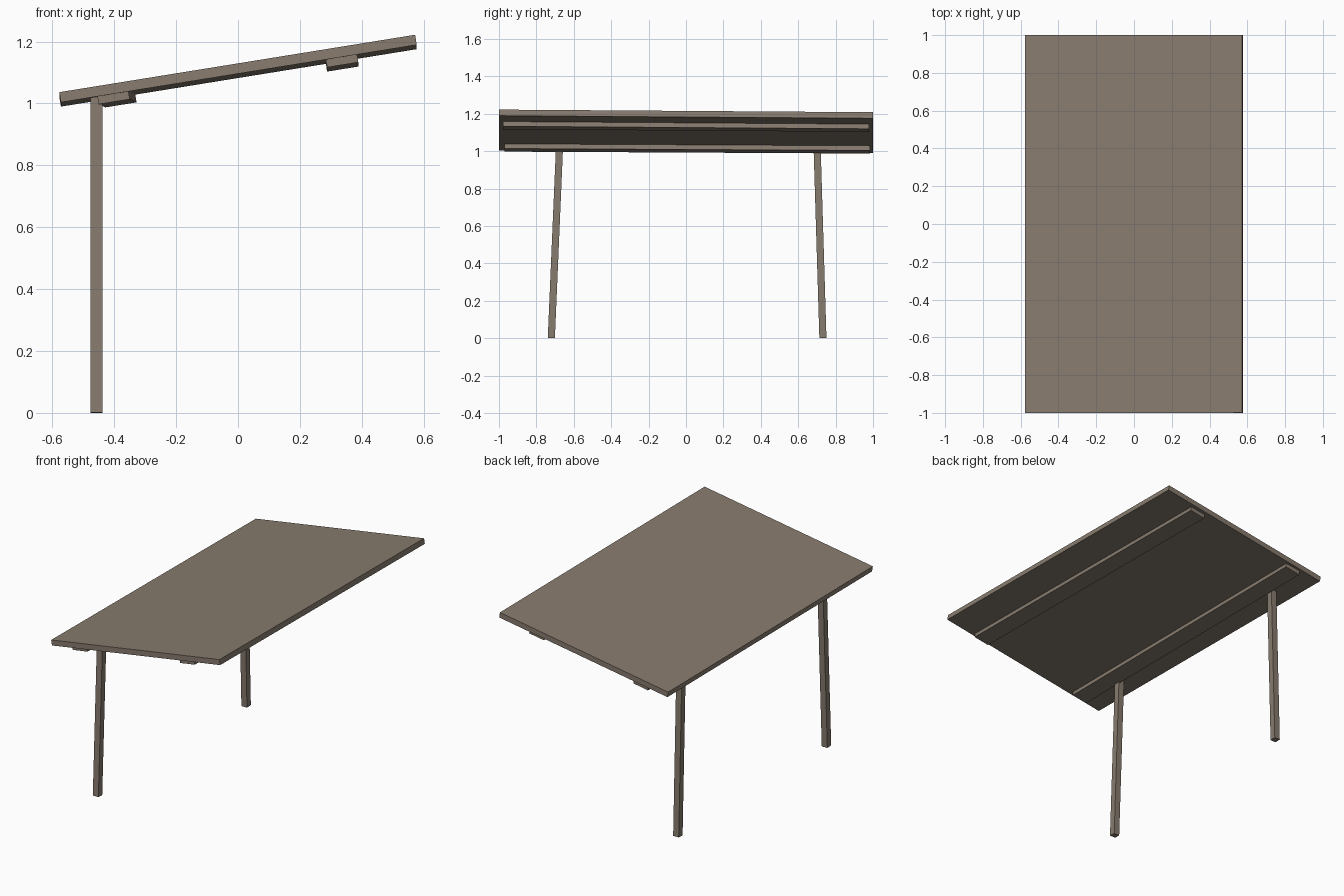
import bpy
from mathutils import Matrix, Vector

if "Cube" in bpy.data.objects:
    bpy.data.objects.remove(bpy.data.objects["Cube"])

wood = bpy.data.materials.new("weathered brown wood")
wood.diffuse_color = (0.245, 0.2, 0.158, 1.0)
wood.use_nodes = True
wood.node_tree.nodes["Principled BSDF"].inputs["Base Color"].default_value = wood.diffuse_color


def box(name, size, matrix):
    """Flat-shaded box of a given size placed by a matrix."""
    bpy.ops.mesh.primitive_cube_add(size=1)
    ob = bpy.context.object
    ob.name = name
    ob.data.transform(matrix @ Matrix.Diagonal((*size, 1)))
    ob.data.materials.append(wood)
    return ob


def leg(name, foot, head, width):
    """Square post leaning from foot to head, ends cut square."""
    foot, head = Vector(foot), Vector(head)
    d = head - foot
    lean = Matrix.Rotation(-d.y / d.z, 4, 'X')
    box(name, (width, width, d.length),
        Matrix.Translation((foot + head) / 2) @ lean)


# tilted frame shared by the panel and its battens
frame = (Matrix.Translation((0, 0, 1.106))
         @ Matrix.Rotation(-0.007, 4, 'X')
         @ Matrix.Rotation(-0.16, 4, 'Y'))

# sloping roof panel
box("roof_panel", (1.165, 2.0, 0.033), frame)

# battens fixed under the panel: local x, y, length, yaw
for name, x, y, length, yaw in (("low_batten", -0.401, 0.007, 1.955, -0.0113),
                                ("high_batten", 0.336, 0.0, 1.955, 0.0)):
    box(name, (0.102, length, 0.026),
        frame @ Matrix.Translation((x, y, -0.029)) @ Matrix.Rotation(yaw, 4, 'Z'))

# two leaning posts under the low edge
leg("front_leg", (-0.457, -0.72, 0.001), (-0.457, -0.676, 1.03), 0.038)
leg("back_leg", (-0.457, 0.732, 0.001), (-0.457, 0.701, 1.02), 0.038)
